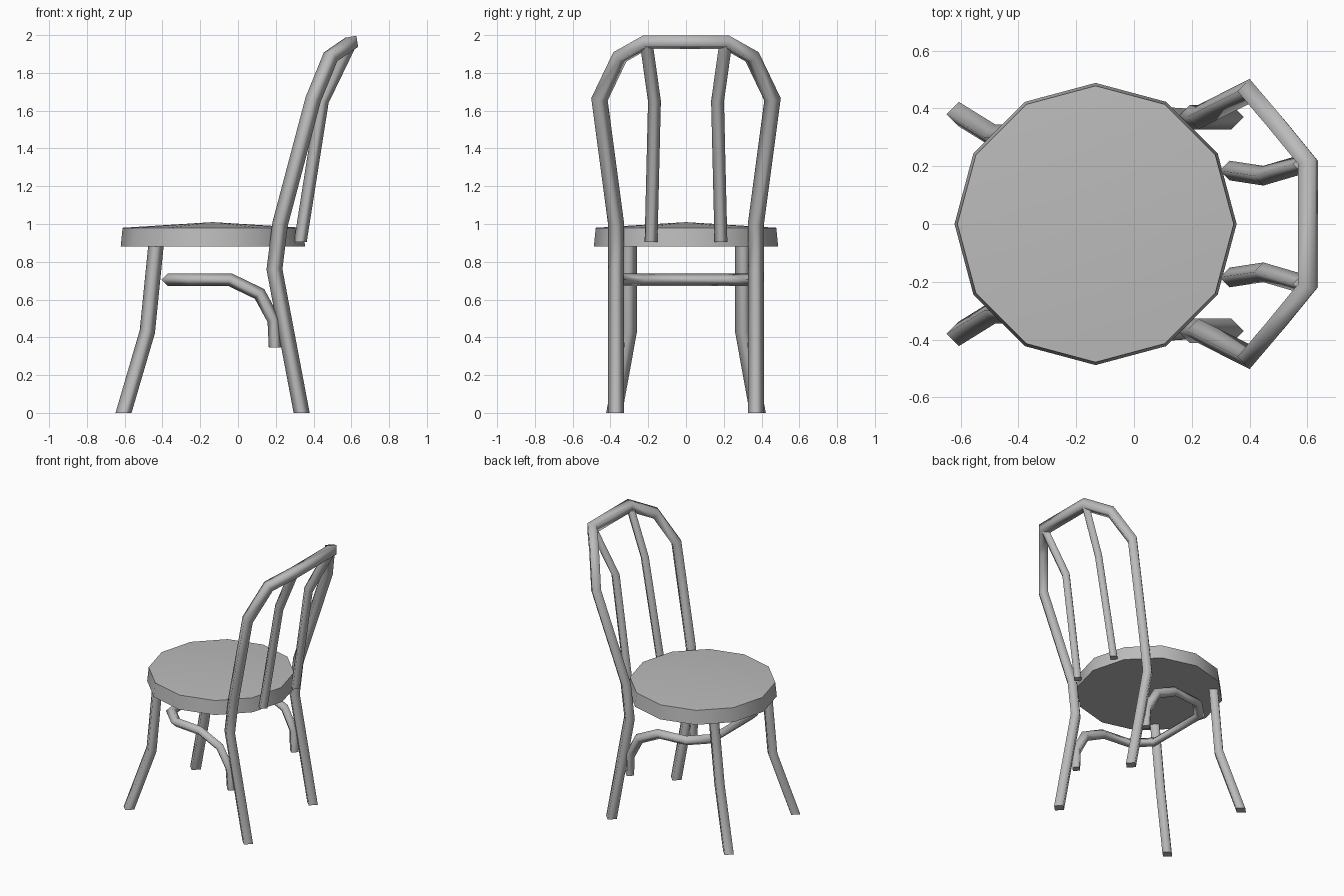
import bpy, bmesh
from math import radians
from mathutils import Vector, Matrix

cube = bpy.data.objects.get("Cube")
if cube:
    bpy.data.objects.remove(cube, do_unlink=True)

grey = bpy.data.materials.new("plain_grey")
grey.use_nodes = True
grey.diffuse_color = (0.5, 0.5, 0.5, 1)
grey.node_tree.nodes["Principled BSDF"].inputs["Base Color"].default_value = grey.diffuse_color


def make_object(name, bm):
    bmesh.ops.recalc_face_normals(bm, faces=bm.faces)
    mesh = bpy.data.meshes.new(name)
    bm.to_mesh(mesh)
    bm.free()
    mesh.materials.append(grey)
    obj = bpy.data.objects.new(name, mesh)
    bpy.context.collection.objects.link(obj)
    return obj


def mirrored(path):
    """Complete a half path that ends on one side of the y = 0 plane."""
    return path + [(x, -y, z) for x, y, z in reversed(path)]


def tube(name, path, radius):
    """Mitred four-sided bar whose two ends are cut level."""
    pts = [Vector(p) for p in path]
    dirs = [(b - a).normalized() for a, b in zip(pts, pts[1:])]
    up = Vector((0, 0, 1))
    bm = bmesh.new()
    corners = [Vector((radius, 0, 0)), Vector((0, radius, 0)),
               Vector((-radius, 0, 0)), Vector((0, -radius, 0))]
    ring = [pts[0] + c for c in corners]
    rings = [[bm.verts.new(co) for co in ring]]
    for i, p in enumerate(pts[1:]):
        d = dirs[i]
        normal = up if i == len(dirs) - 1 else (d + dirs[i + 1]).normalized()
        ring = [co + d * ((p - co).dot(normal) / d.dot(normal)) for co in ring]
        rings.append([bm.verts.new(co) for co in ring])
    for a, b in zip(rings, rings[1:]):
        for k in range(4):
            n = (k + 1) % 4
            bm.faces.new((a[k], a[n], b[n], b[k])).smooth = True
    bm.faces.new(rings[0])
    bm.faces.new(rings[-1])
    return make_object(name, bm)


# Seat: twelve-sided drum with a shallow domed top
bm = bmesh.new()
bmesh.ops.create_cone(bm, cap_ends=True, segments=12, radius1=0.488, radius2=0.478,
                      depth=0.1, matrix=Matrix.Translation((-0.133, 0, 0.93)))
top = [f for f in bm.faces if f.normal.z > 0.9]
apex = bmesh.ops.poke(bm, faces=top)["verts"][0]
apex.co.z = 1.01
seat = make_object("seat", bm)
bpy.context.view_layer.objects.active = seat
seat.select_set(True)
bpy.ops.object.shade_smooth_by_angle(angle=radians(35))

# Rear legs and back hoop in one continuous bar
tube("back_frame", mirrored([(0.337, 0.37, 0), (0.193, 0.37, 0.76), (0.223, 0.37, 1.0),
                             (0.398, 0.458, 1.66), (0.49, 0.35, 1.885),
                             (0.602, 0.213, 1.962)]), 0.0425)

# Bent brace under the seat, running around behind the front legs
tube("under_brace", mirrored([(0.197, 0.36, 0.345), (0.19, 0.365, 0.49),
                              (0.114, 0.37, 0.63), (-0.042, 0.37, 0.705),
                              (-0.25, 0.35, 0.705), (-0.372, 0.23, 0.705)]), 0.034)

# Paired front legs and back spindles
for side, s in (("left", -1), ("right", 1)):
    tube("front_leg_" + side, [(-0.606, s * 0.38, 0), (-0.48, s * 0.302, 0.43),
                               (-0.433, s * 0.302, 0.9)], 0.0425)
    tube("back_spindle_" + side, [(0.33, s * 0.185, 0.905), (0.447, s * 0.167, 1.65),
                                  (0.587, s * 0.208, 1.94)], 0.034)
